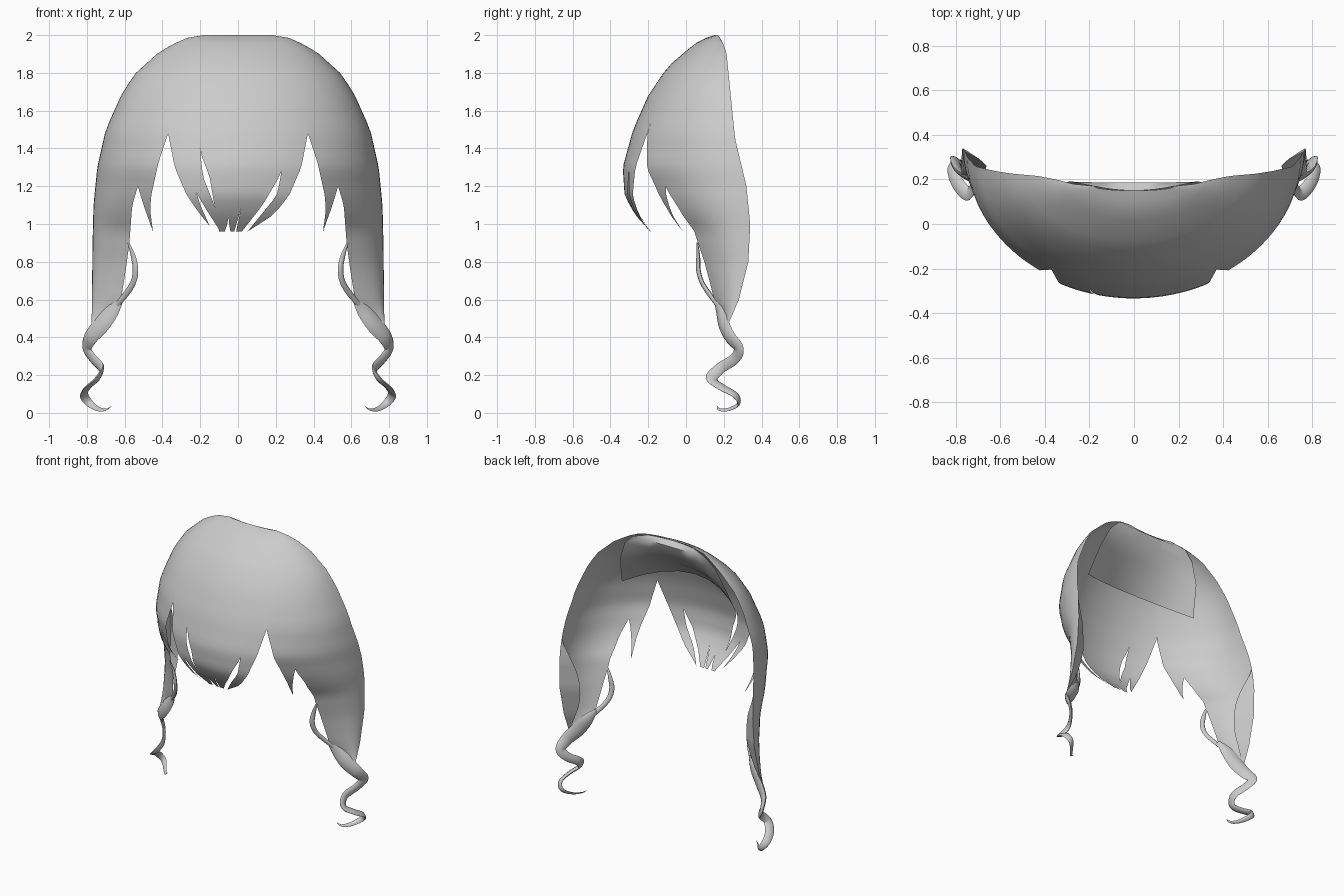
import bpy, bmesh, math
from mathutils import Vector

cube = bpy.data.objects.get("Cube")
if cube:
    bpy.data.objects.remove(cube)

grey = bpy.data.materials.new("hair_grey")
grey.use_nodes = True
grey.diffuse_color = (0.6, 0.6, 0.6, 1)
grey.node_tree.nodes["Principled BSDF"].inputs["Base Color"].default_value = (0.6, 0.6, 0.6, 1)

# Head profile by height: half width, back edge and front line
WIDTH = [(2, .18), (1.985, .27), (1.95, .35), (1.9, .43), (1.8, .54), (1.7, .61), (1.5, .7),
         (1.3, .745), (1.1, .765), (.9, .77), (.46, .775)]
BACK = [(2, .17), (1.95, .2), (1.9, .215), (1.75, .23), (1.45, .26), (1.2, .32),
        (1, .34), (.8, .33), (.6, .28), (.46, .22)]
FRONT = [(2, .15), (1.98, .09), (1.95, .04), (1.83, -.1), (1.68, -.2), (1.5, -.28),
         (1.3, -.335), (1.15, -.325), (1.05, -.27), (.96, -.19)]
# The side locks lie further back than the fringe
LOCK_FRONT = FRONT[:6] + [(1.3, -.32), (1.15, -.26), (1.05, -.19), (.96, -.1), (.8, -.03),
                          (.6, .06), (.46, .2)]
TOP = 1.48


def at(table, z):
    """Linear lookup in a table of (height, value), highest first."""
    if z >= table[0][0]:
        return table[0][1]
    for (z0, v0), (z1, v1) in zip(table, table[1:]):
        if z >= z1:
            return v0 + (v1 - v0) * (z0 - z) / (z0 - z1)
    return table[-1][1]


def angle(edge, z):
    z = min(z, TOP)
    return math.asin(max(-1, min(1, at(edge, z) / at(WIDTH, z))))


def surface(t, z, front):
    back = at(BACK, z)
    return Vector((at(WIDTH, z) * math.sin(t), back - (back - at(front, z)) * math.cos(t), z))


def add_grid(bm, rows, wrap=False):
    grid = [[bm.verts.new(p) for p in row] for row in rows]
    for a, b in zip(grid, grid[1:]):
        n = len(a)
        for c in range(n if wrap else n - 1):
            d = (c + 1) % n
            bm.faces.new((a[c], b[c], b[d], a[d]))


def finish(bm, name):
    bmesh.ops.remove_doubles(bm, verts=bm.verts, dist=.001)
    mesh = bpy.data.meshes.new(name)
    bm.to_mesh(mesh)
    bm.free()
    mesh.materials.append(grey)
    obj = bpy.data.objects.new(name, mesh)
    bpy.context.collection.objects.link(obj)
    bpy.ops.object.select_all(action='DESELECT')
    obj.select_set(True)
    bpy.context.view_layer.objects.active = obj
    bpy.ops.object.shade_smooth_by_angle(angle=math.radians(60))


def strand(bm, left, right, columns, front=FRONT, side=1, fold=0):
    """One lock of hair from the crown to its tip, with an optional fold behind."""
    tip = left[-1][0]
    heights = [2, 1.985, 1.96, 1.93, 1.9, 1.85, 1.8, 1.74, 1.68, 1.61, 1.54]
    z = TOP
    while z > tip + .01:
        heights.append(z)
        z -= .04
    heights.append(tip)
    rows = []
    for z in heights:
        a, b = angle(left, z), angle(right, z)
        row = [surface(a + (b - a) * i / columns, z, front) for i in range(columns + 1)]
        if fold:
            depth = fold * math.sin(math.pi * max(0, min(1, (1.15 - z) / .69)))
            row += [row[-1] - Vector((k, .65 * k, 0)) * depth for k in (.4, 1)]
        if side < 0:
            row = [Vector((-p.x, p.y, p.z)) for p in reversed(row)]
        rows.append(row)
    add_grid(bm, rows)


# Fringe and side locks, sharing edges above each notch
hair = bmesh.new()
fringe = [
    ([(TOP, -.37), (1.3, -.335), (1.15, -.27), (1.05, -.2), (.99, -.15)],
     [(TOP, -.25), (1.27, -.25), (1.1, -.2), (.99, -.15)]),
    ([(TOP, -.25), (1.27, -.25), (1.2, -.24), (1.08, -.17), (.97, -.1)],
     [(TOP, -.2), (1.38, -.2), (1.25, -.185), (1.1, -.125), (.97, -.1)]),
    ([(TOP, -.2), (1.38, -.2), (1.25, -.15), (1.1, -.125), (.96, -.1)],
     [(TOP, -.05), (1.02, -.05), (.96, -.07)]),
    ([(TOP, -.05), (1.02, -.05), (.96, -.04)],
     [(TOP, .02), (1.08, .015), (.96, -.02)]),
    ([(TOP, .02), (1.08, .015), (.96, -.01)],
     [(TOP, .23), (1.27, .23), (1.1, .13), (.96, .02)]),
    ([(TOP, .23), (1.27, .23), (1.15, .205), (.96, .05)],
     [(TOP, .37), (1.3, .335), (1.15, .27), (1.05, .19), (.96, .05)]),
]
for left, right in fringe:
    strand(hair, left, right, 4)
for side in (1, -1):
    notch = [(TOP, .53), (1.2, .53)]
    strand(hair, [(TOP, .37), (1.33, .42), (1.15, .46), (1.07, .465), (.96, .45)],
           notch + [(1.1, .5), (.96, .45)], 4, LOCK_FRONT, side)
    strand(hair, notch + [(1.1, .56), (.9, .575), (.75, .595), (.6, .62), (.46, .76)],
           [(TOP, 9), (.46, 9)], 9, LOCK_FRONT, side, .11)
finish(hair, "front_hair")

# Crown lining: rolls over the back rim, then slopes down and forward inside
lining = bmesh.new()
rows = []
for half, y_mid, y_end, z_mid, z_end in [
        (.18, .15, .17, 2, 2), (.29, .185, .19, 1.97, 1.97), (.36, .16, .18, 1.91, 1.9),
        (.42, .08, .15, 1.81, 1.76), (.46, -.1, .07, 1.665, 1.555)]:
    row = []
    for i in range(-4, 5):
        k = (i / 4) ** 2
        row.append((half * i / 4, y_mid + (y_end - y_mid) * k, z_mid + (z_end - z_mid) * k))
    rows.append(row)
add_grid(lining, rows)
finish(lining, "crown_lining")


def smooth_path(points, steps=5):
    pts = [Vector(p) for p in points]
    pts = [pts[0]] + pts + [pts[-1]]
    out = []
    for a, b, c, d in zip(pts, pts[1:], pts[2:], pts[3:]):
        for k in range(steps):
            t = k / steps
            out.append(.5 * (2 * b + (c - a) * t + (2 * a - 5 * b + 4 * c - d) * t ** 2
                             + (3 * b - a - 3 * c + d) * t ** 3))
    return out + [pts[-1]]


def ribbon(name, points, wide, flat, side):
    """Flattened tapering sweep without twist; each point is x, y, z, half width."""
    path = smooth_path([p[:3] for p in points])
    sizes = smooth_path([(p[3], 0, 0) for p in points])
    wide = Vector(wide)
    bm = bmesh.new()
    rows = []
    for i, p in enumerate(path):
        tangent = (path[min(i + 1, len(path) - 1)] - path[max(i - 1, 0)]).normalized()
        wide = (wide - tangent * tangent.dot(wide)).normalized()
        thin = tangent.cross(wide) * flat
        ring = []
        for k in range(8):
            a = k * math.tau / 8
            q = p + (wide * math.cos(a) + thin * math.sin(a)) * sizes[i].x
            ring.append((q.x * side, q.y, q.z))
        rows.append(ring)
    add_grid(bm, rows, wrap=True)
    bmesh.ops.recalc_face_normals(bm, faces=bm.faces)
    finish(bm, name)


curl = [(.61, .15, .62, .012), (.66, .18, .55, .04), (.72, .2, .47, .048),
        (.78, .235, .4, .042), (.8, .28, .34, .034), (.765, .255, .285, .03),
        (.722, .18, .235, .03), (.745, .135, .18, .032), (.795, .19, .135, .03),
        (.815, .26, .095, .026), (.785, .28, .05, .02), (.74, .23, .02, .014),
        (.7, .18, .017, .009), (.67, .165, .035, .002)]
wisp = [(.58, .06, .9, .006), (.555, .065, .83, .014), (.543, .065, .76, .017),
        (.555, .085, .69, .016), (.6, .13, .62, .016), (.66, .18, .55, .01)]

for side, label in ((1, "left"), (-1, "right")):
    ribbon(label + "_curl", curl, (0, 0, 1), .35, side)
    ribbon(label + "_wisp", wisp, (1, .5, 0), .6, side)
